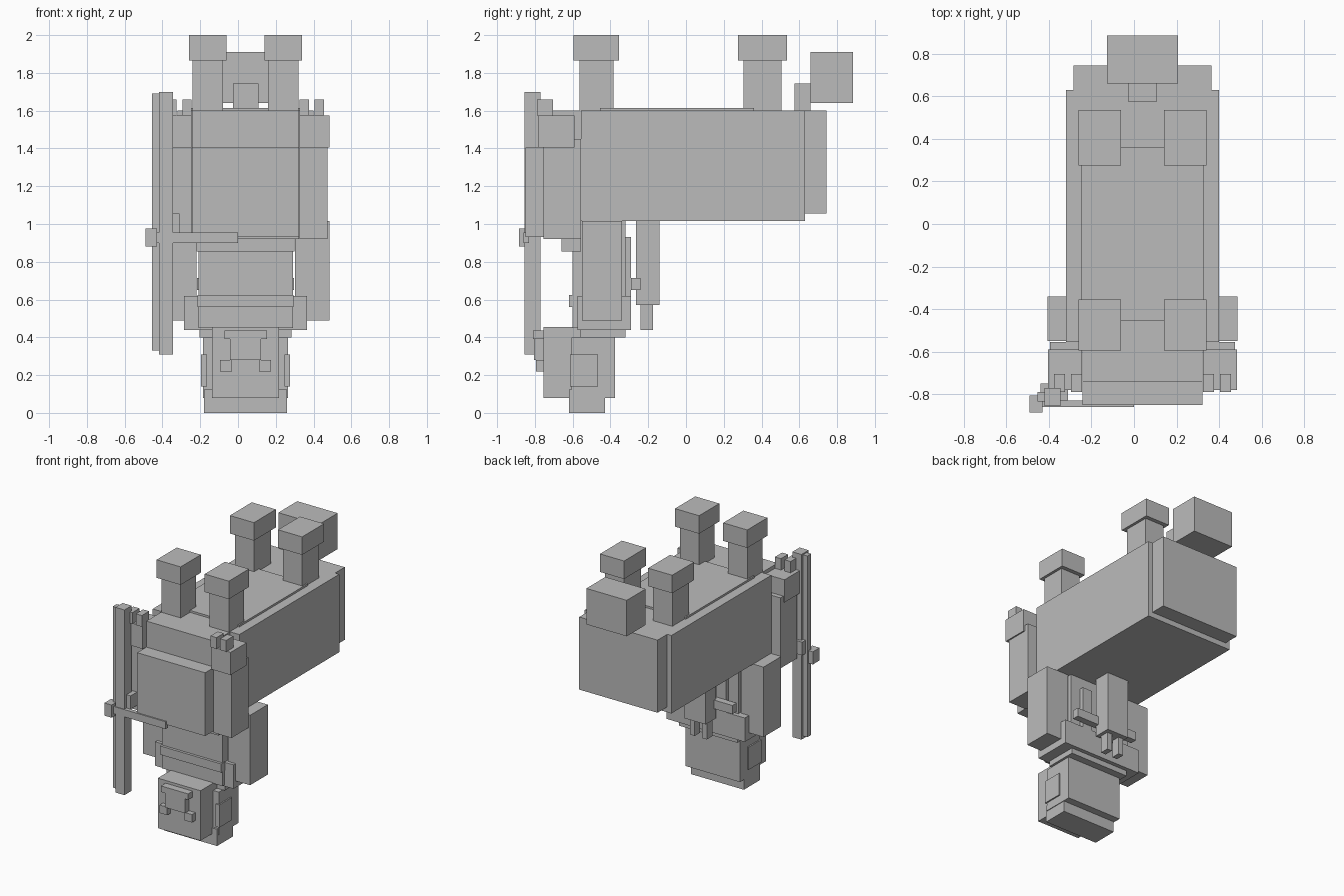
import bpy
import bmesh
from mathutils import Vector

cube = bpy.data.objects.get("Cube")
if cube:
    bpy.data.objects.remove(cube, do_unlink=True)

MIDDLE = .04  # symmetry plane of the figure

stone = bpy.data.materials.new("plain grey")
stone.use_nodes = True
grey = (.5, .5, .5, 1)
stone.diffuse_color = grey
stone.node_tree.nodes["Principled BSDF"].inputs["Base Color"].default_value = grey


class Block:
    """Flat sided block whose faces other parts can be attached to."""

    def __init__(self, name, width, front, back, bottom, top, offset=0):
        self.width, self.offset = width, offset
        self.front, self.back = front, back
        self.bottom, self.top = bottom, top
        mesh = bpy.data.meshes.new(name)
        bm = bmesh.new()
        bmesh.ops.create_cube(bm, size=1)
        size = Vector((width, back - front, top - bottom))
        bmesh.ops.scale(bm, vec=size, verts=bm.verts)
        bm.to_mesh(mesh)
        bm.free()
        mesh.materials.append(stone)
        part = bpy.data.objects.new(name, mesh)
        part.location = (MIDDLE + offset, (front + back) / 2, (bottom + top) / 2)
        bpy.context.collection.objects.link(part)


def pair(name, offset, **shape):
    """Matching blocks on the right and the left; returns the left one."""
    Block("right_" + name, offset=-offset, **shape)
    return Block("left_" + name, offset=offset, **shape)


# Upturned mount
body = Block("mount_body", width=.72, front=-.555, back=.63, bottom=1.015, top=1.6)
rump = Block("mount_rump", width=.65, front=body.back, back=.745,
             bottom=1.055, top=body.top)
Block("belly_plate", width=.58, front=-.455, back=.36,
      bottom=body.top, top=body.top + .015)
chest = Block("mount_chest", width=.565, front=-.74, back=body.front,
              bottom=.92, top=body.top)
panel = Block("chest_panel", width=chest.width, front=-.85, back=chest.front,
              bottom=.93, top=1.405)
Block("chest_base", width=.52, front=-.66, back=body.front,
      bottom=.855, top=chest.bottom)

# Mount legs, each ending in a wider hoof
for end, y, half in (("front", -.475, .09), ("rear", .405, .1)):
    leg = pair(end + "_leg", offset=.2, width=.16, front=y - half, back=y + half,
               bottom=body.top, top=1.865)
    pair(end + "_hoof", offset=leg.offset, width=.2,
         front=leg.front - .03, back=leg.back + .03, bottom=leg.top, top=2)

# Tail
tuft = Block("tail_tuft", width=.335, front=.66, back=.885, bottom=1.64, top=1.91)
Block("tail_root", width=.135, front=.575, back=tuft.front,
      bottom=body.top, top=1.745)

# Raised limbs with gauntlets and fingers
limb = pair("raised_limb", offset=.36, width=.15, front=-.755, back=body.front,
            bottom=chest.bottom, top=1.45)
gauntlet = pair("gauntlet", offset=.365, width=.16, front=-.78, back=-.59,
                bottom=panel.top, top=1.575)
for place, offset in (("inner", .31), ("outer", .39)):
    pair(place + "_finger", offset=offset, width=.05, front=gauntlet.front - .01,
         back=-.705, bottom=gauntlet.top, top=1.66)

# Hanging arms
pair("hanging_arm", offset=.353, width=.185, front=-.55, back=-.34,
     bottom=.49, top=body.bottom)

# Torso, shoulders, belt, collar and straps
torso = Block("torso", width=.5, front=-.6, back=-.32, bottom=.45, top=body.bottom)
shoulders = Block("shoulders", width=.65, front=-.575, back=-.29,
                  bottom=.44, top=.62)
Block("belt", width=.51, front=-.62, back=shoulders.front,
      bottom=.56, top=shoulders.top + .005)
collar = Block("collar", width=.485, front=-.56, back=torso.back,
               bottom=.4, top=shoulders.bottom)
pair("back_strap", offset=.13, width=.08, front=torso.back, back=shoulders.back,
     bottom=shoulders.top, top=panel.bottom)
strap = Block("cross_strap", width=.515, front=shoulders.back, back=-.24,
              bottom=.65, top=.715)

# Pack on the back with two pegs below it
pack = Block("back_pack", offset=-.015, width=.18, front=-.265, back=-.14,
             bottom=.57, top=body.bottom)
for side, offset in (("right", -.07), ("left", .03)):
    Block(side + "_pack_peg", offset=offset, width=.04, front=strap.back,
          back=-.175, bottom=shoulders.bottom, top=pack.bottom)

# Head, crown and ears
face = Block("face", width=.355, front=-.755, back=-.45, bottom=.08, top=.455)
head = Block("head_back", width=.45, front=-.605, back=-.375,
             bottom=face.bottom, top=collar.bottom)
Block("crown", width=.44, front=-.62, back=-.43, bottom=0, top=.125)
pair("ear", offset=.22, width=.03, front=head.front - .01, back=-.465,
     bottom=.14, top=.31)

# Facial features standing out from the face
brow = Block("brow", width=.225, front=-.81, back=face.front, bottom=.39, top=.435)
nose = Block("nose", width=.165, front=-.805, back=face.front,
             bottom=.28, top=brow.bottom)
pair("eye", offset=.103, width=.063, front=-.795, back=face.front,
     bottom=.22, top=nose.bottom)

# Staff with edge strip, guard, knob and grip
staff = Block("staff", offset=-.422, width=.075, front=-.855, back=-.77,
              bottom=.31, top=1.7)
Block("staff_edge", offset=-.477, width=.035, front=-.835, back=-.79,
      bottom=staff.bottom + .02, top=staff.top - .01)
guard = Block("guard_bar", offset=-.257, width=.435, front=staff.front - .005,
              back=-.83, bottom=.9, top=.955)
Block("guard_knob", offset=-.5, width=.06, front=-.885, back=-.805,
      bottom=guard.bottom - .02, top=guard.top + .02)
Block("staff_grip", offset=-.415, width=.13, front=guard.back, back=-.75,
      bottom=guard.top, top=1.055)
